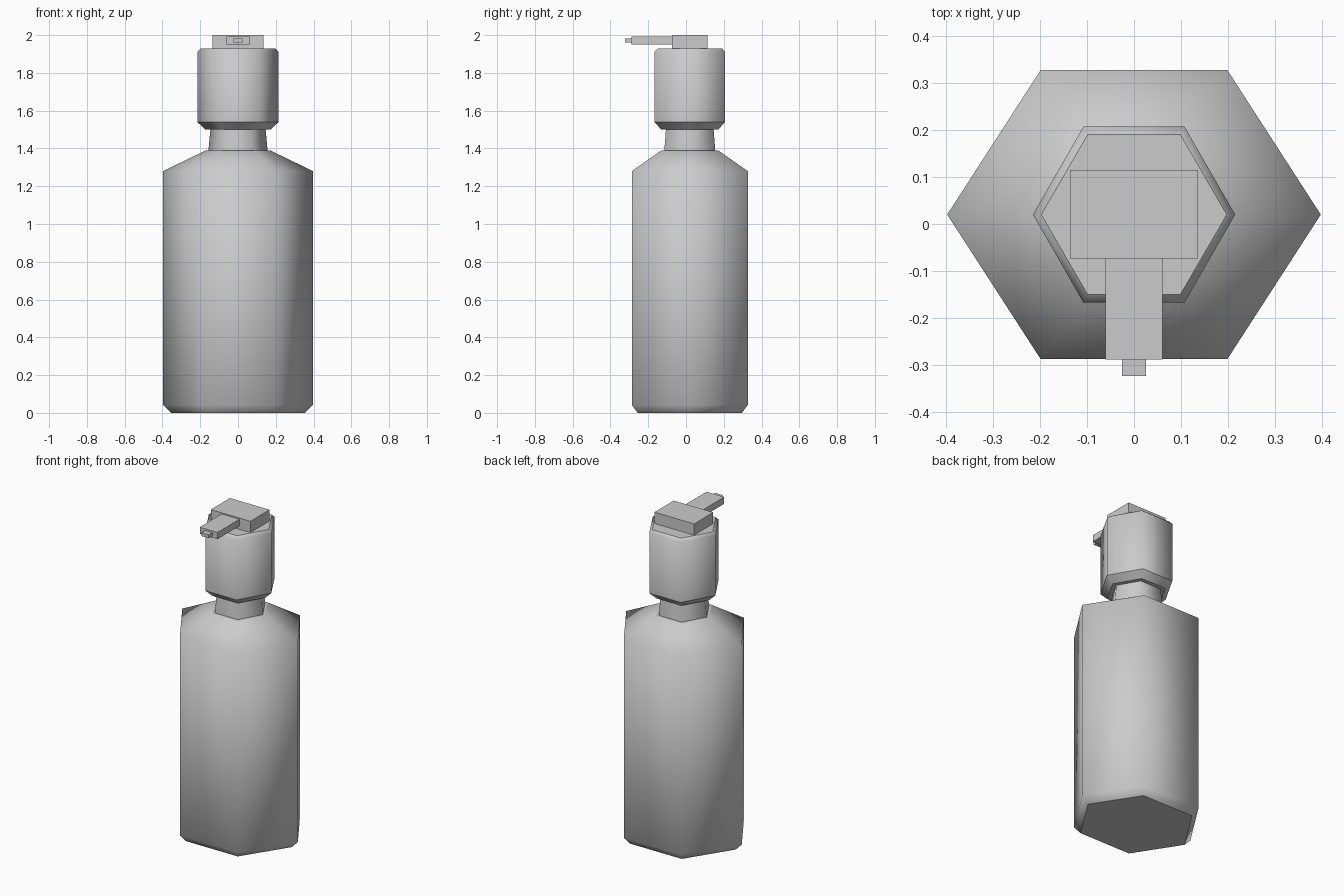
import bpy
import bmesh
from mathutils import Matrix

cube = bpy.data.objects.get("Cube")
if cube:
    bpy.data.objects.remove(cube, do_unlink=True)

CENTRE_Y = 0.02

grey = bpy.data.materials.new("plain_grey")
grey.use_nodes = True
grey.diffuse_color = (0.6, 0.6, 0.6, 1)
grey.node_tree.nodes["Principled BSDF"].inputs["Base Color"].default_value = (0.6, 0.6, 0.6, 1)


def finish(name, bm):
    mesh = bpy.data.meshes.new(name)
    bmesh.ops.recalc_face_normals(bm, faces=bm.faces)
    bm.to_mesh(mesh)
    bm.free()
    mesh.materials.append(grey)
    obj = bpy.data.objects.new(name, mesh)
    bpy.context.collection.objects.link(obj)
    return obj


def hex_loft(name, rings, crease=()):
    """Six-sided smooth loft through (z, half width, half depth) rings; creased rings stay sharp."""
    bm = bmesh.new()
    loops = []
    for z, rx, ry in rings:
        outline = [(rx, 0), (rx / 2, ry), (-rx / 2, ry), (-rx, 0), (-rx / 2, -ry), (rx / 2, -ry)]
        loops.append([bm.verts.new((x, y + CENTRE_Y, z)) for x, y in outline])
    for low, high in zip(loops, loops[1:]):
        for i in range(6):
            j = (i + 1) % 6
            bm.faces.new((low[i], low[j], high[j], high[i])).smooth = True
    # flat end caps
    bm.faces.new(loops[0][::-1])
    bm.faces.new(loops[-1])
    for r in {0, len(rings) - 1, *crease}:
        for i in range(6):
            bm.edges.get((loops[r][i], loops[r][(i + 1) % 6])).smooth = False
    return finish(name, bm)


def box(name, low, high):
    """Flat-sided block between two corners."""
    size = [b - a for a, b in zip(low, high)]
    mid = [(a + b) / 2 for a, b in zip(low, high)]
    bm = bmesh.new()
    bmesh.ops.create_cube(bm, size=1, matrix=Matrix.Translation(mid) @ Matrix.Diagonal((*size, 1)))
    return finish(name, bm)


# Bottle with chamfered foot and sloping shoulder
hex_loft("bottle_body", [(0, 0.355, 0.276), (0.042, 0.397, 0.307),
                         (1.28, 0.397, 0.307), (1.39, 0.17, 0.15)])

# Neck and pump collar
hex_loft("neck", [(1.385, 0.157, 0.135), (1.505, 0.146, 0.126)])
hex_loft("pump_collar", [(1.5, 0.173, 0.151), (1.54, 0.215, 0.187),
                         (1.912, 0.215, 0.187), (1.93, 0.197, 0.17)], crease=[1])

# Pump head, spout and spout tip
box("pump_head", (-0.136, -0.073, 1.929), (0.136, 0.115, 2.0))
box("spout", (-0.061, -0.288, 1.951), (0.061, -0.07, 1.993))
box("spout_tip", (-0.025, -0.323, 1.961), (0.025, -0.286, 1.982))
